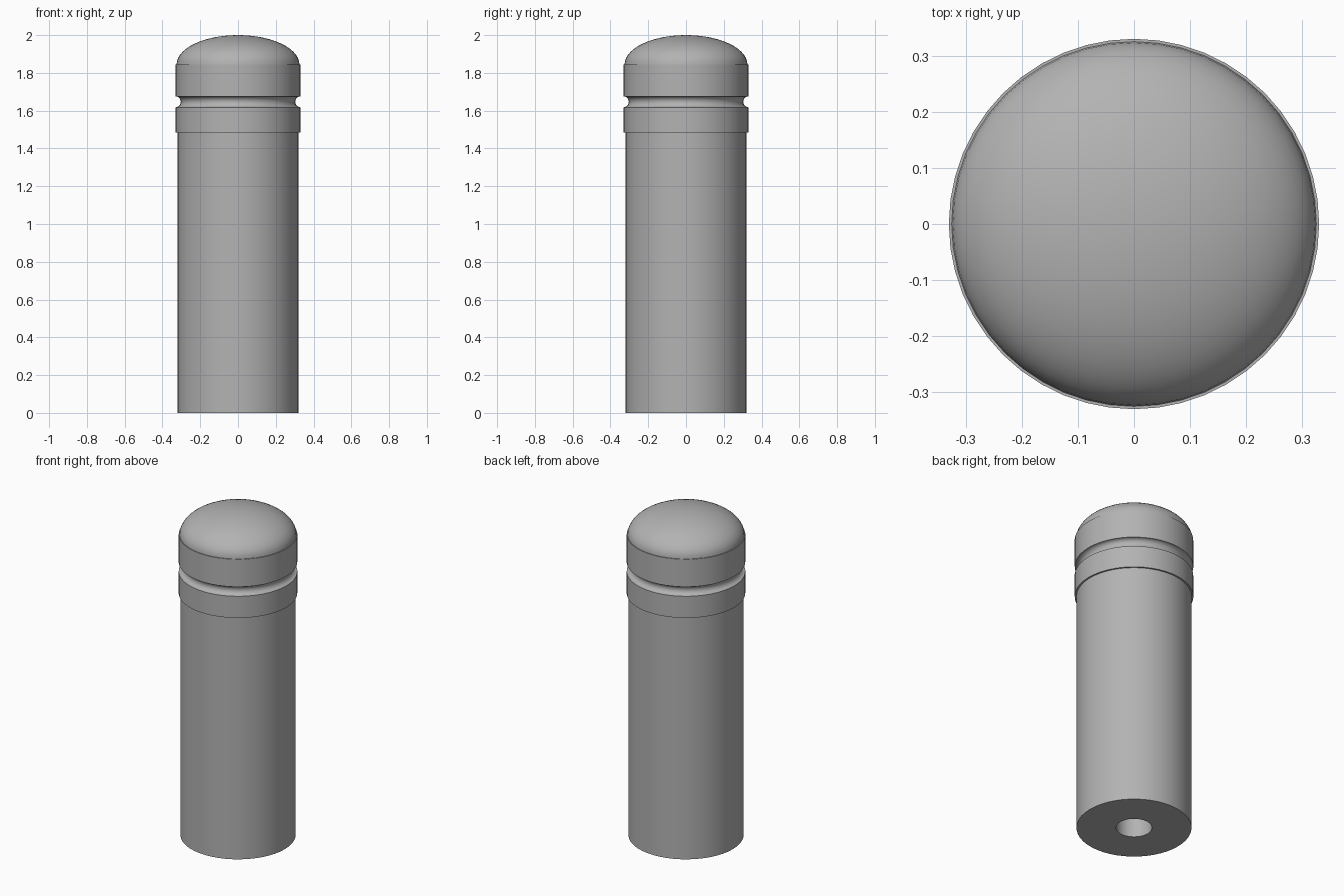
import bpy, bmesh, math
from math import sin, cos, pi

old = bpy.data.objects.get("Cube")
if old:
    bpy.data.objects.remove(old, do_unlink=True)

SIDES = 48
GREY = (0.45, 0.45, 0.45, 1.0)

mat = bpy.data.materials.new("plain grey")
mat.use_nodes = True
mat.diffuse_color = GREY
mat.node_tree.nodes["Principled BSDF"].inputs["Base Color"].default_value = GREY


def lathe(name, profile, smooth=30):
    """Spin an (radius, height) profile around z."""
    bm = bmesh.new()
    verts = [bm.verts.new((r, 0, z)) for r, z in profile]
    edges = [bm.edges.new(pair) for pair in zip(verts, verts[1:])]
    bmesh.ops.spin(bm, geom=verts + edges, cent=(0, 0, 0), axis=(0, 0, 1),
                   angle=2 * pi, steps=SIDES, use_duplicate=False)
    bmesh.ops.remove_doubles(bm, verts=bm.verts, dist=0.0005)
    bmesh.ops.recalc_face_normals(bm, faces=bm.faces)
    mesh = bpy.data.meshes.new(name)
    bm.to_mesh(mesh)
    bm.free()
    mesh.materials.append(mat)
    obj = bpy.data.objects.new(name, mesh)
    bpy.context.collection.objects.link(obj)
    bpy.ops.object.select_all(action="DESELECT")
    obj.select_set(True)
    bpy.context.view_layer.objects.active = obj
    bpy.ops.object.shade_smooth_by_angle(angle=math.radians(smooth))
    return obj


# Post with a blind mounting hole in its base
lathe("post", [(0, 0.4), (0.1, 0.4), (0.1, 0), (0.32, 0), (0.32, 1.485)])

# Head: collar, rounded groove, cap band and domed top
groove = [(0.33 - 0.027 * sin(a), 1.647 - 0.029 * cos(a))
          for a in (pi * i / 10 for i in range(11))]
dome = [(0.325 * cos(a), 1.845 + 0.155 * sin(a))
        for a in (pi / 2 * i / 14 for i in range(15))]
lathe("head", [(0, 1.485), (0.33, 1.485)] + groove + [(0.33, 1.845)] + dome)
